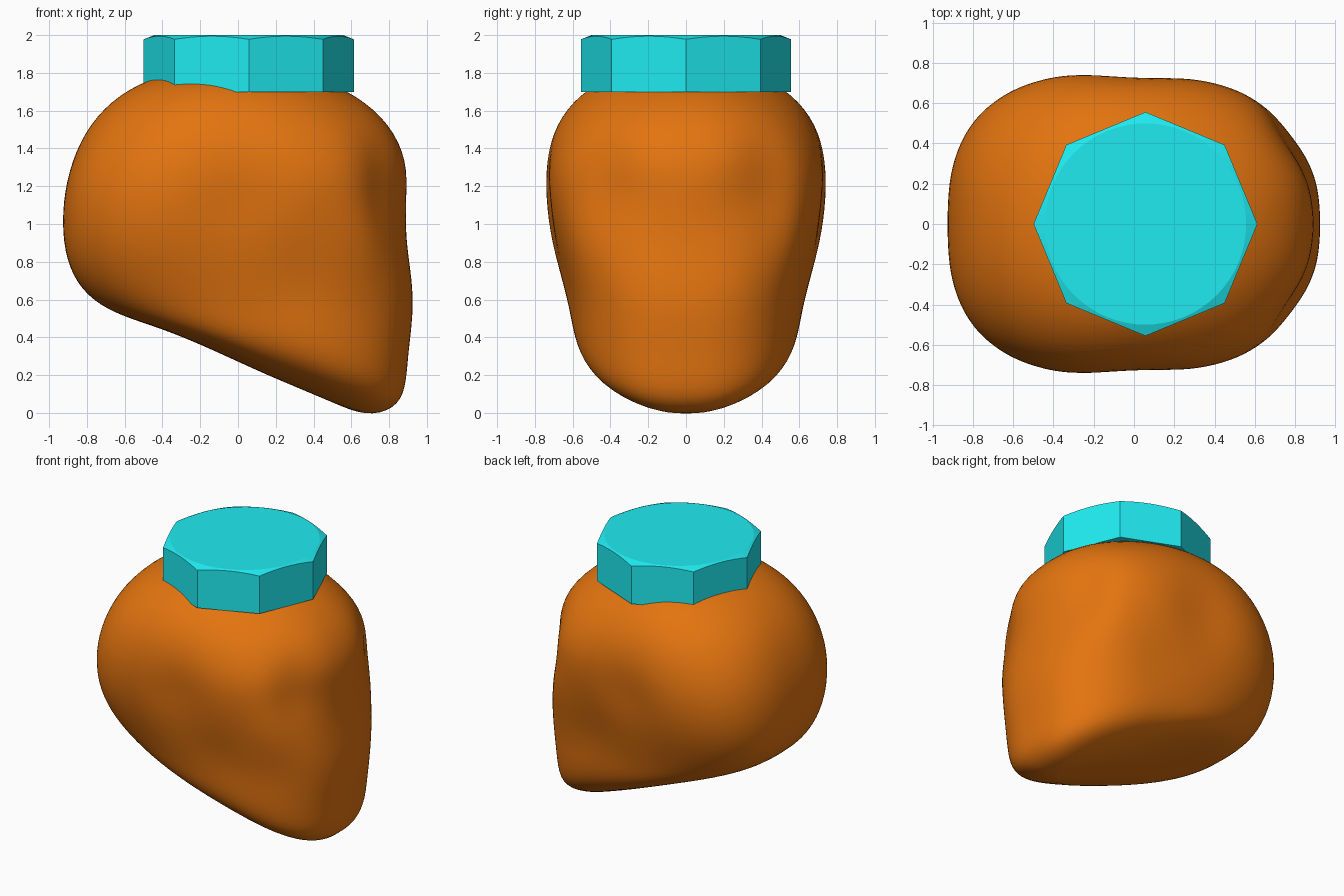
import bpy, bmesh, math
from mathutils import Vector

if "Cube" in bpy.data.objects:
    bpy.data.objects.remove(bpy.data.objects["Cube"])


def make_object(name, bm, color):
    bmesh.ops.recalc_face_normals(bm, faces=bm.faces[:])
    me = bpy.data.meshes.new(name)
    bm.to_mesh(me)
    bm.free()
    ob = bpy.data.objects.new(name, me)
    bpy.context.collection.objects.link(ob)
    mat = bpy.data.materials.new(name + "_color")
    mat.diffuse_color = (*color, 1)
    mat.use_nodes = True
    mat.node_tree.nodes["Principled BSDF"].inputs["Base Color"].default_value = mat.diffuse_color
    me.materials.append(mat)
    return ob


def bridge(bm, a, b):
    n = len(a)
    for i in range(n):
        bm.faces.new((a[i], a[(i + 1) % n], b[(i + 1) % n], b[i]))


def spow(v, p):
    return math.copysign(abs(v) ** p, v)


# Head: tilted rounded sections
# (back x, back z, front x, front z, half width, roundness, front taper)
SECTIONS = [
    (-0.18, 1.82, 0.20, 1.82, 0.19, 1.0, 0.08),
    (-0.42, 1.79, 0.42, 1.77, 0.40, 1.0, 0.10),
    (-0.63, 1.69, 0.62, 1.69, 0.56, 0.95, 0.10),
    (-0.79, 1.53, 0.81, 1.53, 0.69, 0.86, 0.07),
    (-0.885, 1.33, 0.90, 1.33, 0.75, 0.78, 0.04),
    (-0.93, 1.12, 0.90, 1.15, 0.755, 0.75, 0.04),
    (-0.93, 0.90, 0.888, 0.93, 0.72, 0.75, 0.04),
    (-0.88, 0.72, 0.925, 0.70, 0.66, 0.77, 0.03),
    (-0.77, 0.59, 0.93, 0.52, 0.62, 0.8, 0.02),
    (-0.61, 0.51, 0.90, 0.30, 0.595, 0.8, 0.0),
    (-0.40, 0.445, 0.89, 0.12, 0.535, 0.8, 0.0),
    (-0.18, 0.355, 0.83, 0.02, 0.41, 0.8, 0.0),
    (0.12, 0.215, 0.68, -0.022, 0.20, 0.9, 0.0),
]
# Soft hollows and bulges: centre (mirrored in y), radius, push
DENTS = [
    ((0.00, 0.74, 1.10), 0.20, (0, -0.05, -0.01)),
    ((0.82, 0.46, 1.22), 0.19, (-0.065, -0.04, 0)),
    ((0.88, 0.24, 1.12), 0.14, (-0.025, 0, 0)),
    ((0.66, 0.58, 0.92), 0.17, (0.02, 0.02, 0)),
    ((0.30, 0.66, 0.72), 0.18, (0, -0.02, 0)),
]
SEG = 48
bm = bmesh.new()
rings = []
for xb, zb, xf, zf, w, rnd, taper in SECTIONS:
    ring = []
    for i in range(SEG):
        t = 2 * math.pi * i / SEG
        u = spow(math.cos(t), rnd)
        s = (u + 1) / 2
        p = Vector((xb + (xf - xb) * s,
                    w * spow(math.sin(t), rnd) * (1 - taper * u),
                    zb + (zf - zb) * s))
        side = 1 if p.y >= 0 else -1
        for c, r, push in DENTS:
            d = (Vector((p.x, abs(p.y), p.z)) - Vector(c)).length
            k = math.exp(-(d / r) ** 2)
            p += k * Vector((push[0], push[1] * side, push[2]))
        ring.append(bm.verts.new(p))
    rings.append(ring)
for a, b in zip(rings, rings[1:]):
    bridge(bm, a, b)
for ring, pole in ((rings[0], (0.0, 0, 1.83)), (rings[-1], (0.42, 0, 0.09))):
    v = bm.verts.new(pole)
    for i in range(SEG):
        bm.faces.new((ring[i], ring[(i + 1) % SEG], v))
head = make_object("head", bm, (0.77, 0.175, 0.005))
head.data.shade_smooth()
sub = head.modifiers.new("smooth", "SUBSURF")
sub.levels = sub.render_levels = 2

# Cap: octagonal bolt-head block whose top is turned to a circle
CX, R, SIDES, STEPS = 0.057, 0.556, 8, 8
bm = bmesh.new()
low, high, top = [], [], []
for i in range(SIDES * STEPS):
    a0 = 2 * math.pi * (i // STEPS) / SIDES
    a1 = a0 + 2 * math.pi / SIDES
    f = (i % STEPS) / STEPS
    x = R * ((1 - f) * math.cos(a0) + f * math.cos(a1))
    y = R * ((1 - f) * math.sin(a0) + f * math.sin(a1))
    r = math.hypot(x, y)
    low.append(bm.verts.new((CX + x, y, 1.70)))
    high.append(bm.verts.new((CX + x, y, 2.0 - (r - 0.50) * 0.4)))
    top.append(bm.verts.new((CX + x * 0.50 / r, y * 0.50 / r, 2.0)))
bridge(bm, low, high)
bridge(bm, high, top)
bm.faces.new(top)
bm.faces.new(low)
make_object("cap", bm, (0.014, 0.83, 0.88))
